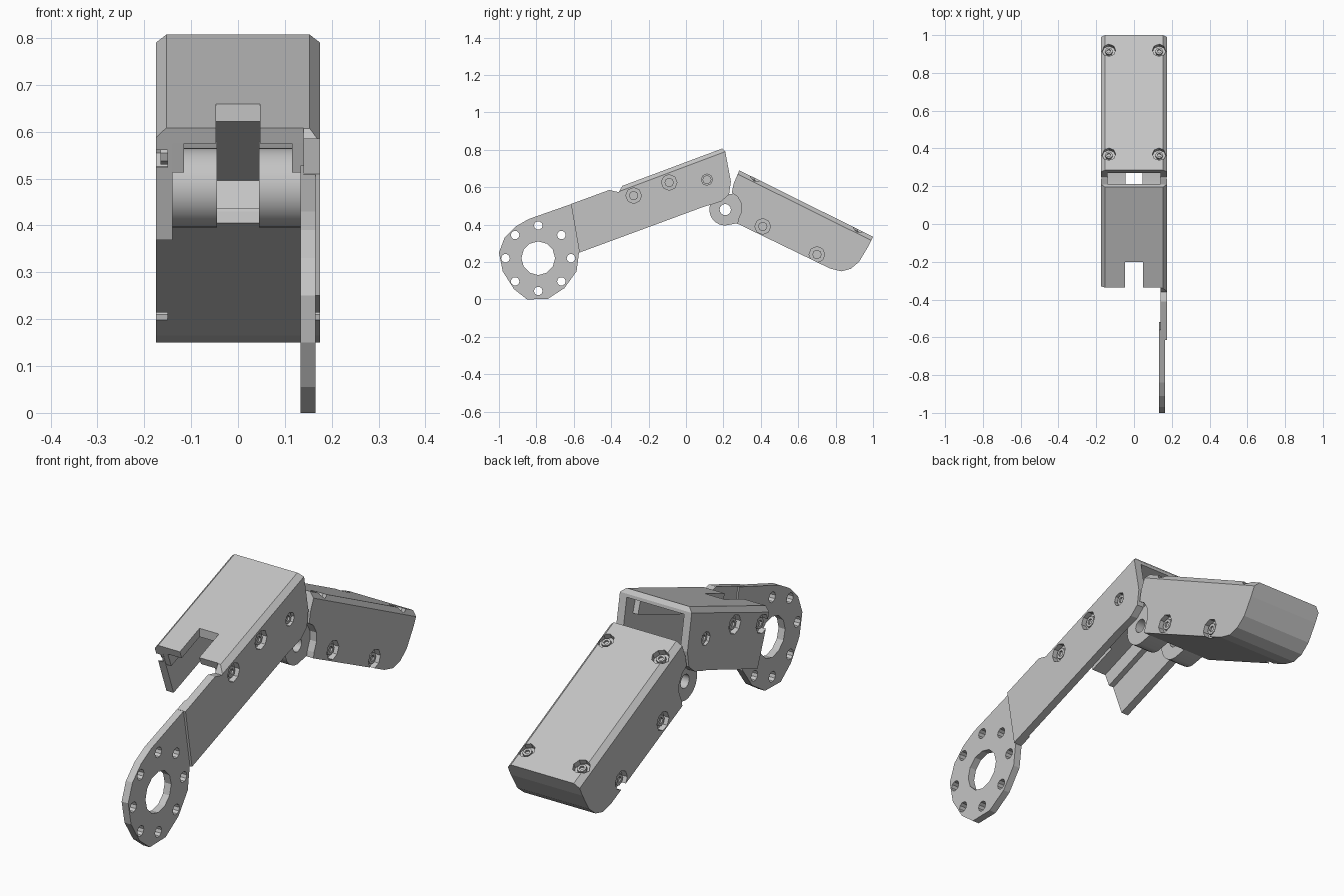
import bpy, bmesh, math
from mathutils import Vector

cube = bpy.data.objects.get("Cube")
if cube:
    bpy.data.objects.remove(cube, do_unlink=True)

grey = bpy.data.materials.new("light_grey")
grey.use_nodes = True
grey.diffuse_color = (0.55, 0.55, 0.55, 1)
grey.node_tree.nodes["Principled BSDF"].inputs["Base Color"].default_value = (0.55, 0.55, 0.55, 1)


def finish(name, bm):
    bmesh.ops.recalc_face_normals(bm, faces=bm.faces)
    mesh = bpy.data.meshes.new(name)
    bm.to_mesh(mesh)
    bm.free()
    mesh.materials.append(grey)
    ob = bpy.data.objects.new(name, mesh)
    bpy.context.collection.objects.link(ob)
    return ob


def prism(name, profile, x0, x1, chamfer=0):
    """Extrude a side profile (y, z) along x; the first two points are the top edge."""
    bm = bmesh.new()
    ring = [bm.verts.new((x0, y, z)) for y, z in profile]
    face = bm.faces.new(ring)
    res = bmesh.ops.extrude_face_region(bm, geom=[face])
    bmesh.ops.translate(bm, vec=(x1 - x0, 0, 0),
                        verts=[g for g in res["geom"] if isinstance(g, bmesh.types.BMVert)])
    if chamfer:
        a, b = Vector(profile[0]), Vector(profile[1])
        mid = (a + b) / 2
        edges = [e for e in bm.edges
                 if ((e.verts[0].co + e.verts[1].co) / 2).yz.to_tuple(4) == mid.to_tuple(4)
                 and abs(e.verts[0].co.x - e.verts[1].co.x) < 1e-5]
        bmesh.ops.bevel(bm, geom=edges, offset=chamfer, segments=1, affect='EDGES')
    return finish(name, bm)


def rod(name, centre, axis, radius, length, sides=8):
    bm = bmesh.new()
    bmesh.ops.create_cone(bm, cap_ends=True, segments=sides, radius1=radius,
                          radius2=radius, depth=length)
    turn = Vector((0, 0, 1)).rotation_difference(Vector(axis)).to_matrix()
    bmesh.ops.rotate(bm, verts=bm.verts, matrix=turn)
    bmesh.ops.translate(bm, verts=bm.verts, vec=centre)
    return finish(name, bm)


def cut(target, cutter):
    cutter.hide_render = True
    mod = target.modifiers.new("cut", 'BOOLEAN')
    mod.operation, mod.solver, mod.object = 'DIFFERENCE', 'EXACT', cutter
    bpy.context.view_layer.objects.active = target
    bpy.ops.object.modifier_apply(modifier=mod.name)
    bpy.data.objects.remove(cutter, do_unlink=True)


def screw(target, name, point, axis, radius, head):
    """Recess a screw into a surface point, with a socketed head inside."""
    p, n = Vector(point), Vector(axis)
    cut(target, rod("cutter", p, n, radius, 0.05))
    bolt = rod(name, p - n * 0.018, n, head, 0.016)
    cut(bolt, rod("cutter", p - n * 0.01, n, head * 0.55, 0.016, 6))


# Upper link: open channel with one wall running on as an arm
link = prism("upper_link", [(-.34, .607), (.195, .807), (.21, .79), (.24, .63), (.23, .56),
                            (.19, .525), (.14, .508), (.1, .497), (-.57, .25), (-.615, .51),
                            (-.41, .585), (-.36, .573)], -.175, .175, 0.022)
cut(link, prism("cutter", [(-.349, .64), (-.245, .36), (-.4, .1), (-.8, .1), (-.8, .64)], -.3, .14))
cut(link, prism("cutter", [(-.7, .435), (.4, .846), (.4, .2), (-.7, -.1)], -.14, .14))
cut(link, prism("cutter", [(-.5, .8), (-.2, .8), (-.2, .5), (-.5, .5)], -.047, .047))

# Stepped rails under the link's top
for side, label in ((1, "left"), (-1, "right")):
    prism(label + "_rail", [(-.325, .577), (.15, .754), (.17, .69), (-.3, .513)],
          *sorted((side * .115, side * .145)))

# Mounting disc with its bolt circle
cy, cz = -.79, .22
disc = prism("mounting_disc", [(-.84, .43), (-.615, .509), (-.56, .528), (-.52, .27), (-.572, .25),
                               (-.585, .15), (-.65, .06), (-.74, .002), (-.85, 0), (-.92, .055),
                               (-.98, .15), (-1, .25), (-.97, .33), (-.91, .39)], .133, .165)
cut(disc, rod("cutter", (.15, cy, cz), (1, 0, 0), .09, .2, 12))
for i in range(8):
    a = i * math.pi / 4
    cut(disc, rod("cutter", (.15, cy + .175 * math.cos(a), cz + .175 * math.sin(a)),
                  (1, 0, 0), .023, .2, 10))

# Fingertip: hollow at the hinge end, rounded below at the tip
tip = prism("fingertip", [(.285, .69), (1, .335), (.97, .275), (.925, .2), (.88, .163), (.83, .15),
                          (.77, .165), (.275, .405), (.28, .43), (.297, .47), (.297, .51),
                          (.275, .55), (.245, .57), (.255, .62)], -.175, .175, 0.022)
cut(tip, prism("cutter", [(.1, .738), (.58, .496), (.5, .331), (.1, .525)], -.14, .14))

# Hinge lugs joined to the fingertip
hy, hz, hr = .21, .48, .085
arc = [(hy + hr * math.cos(a), hz + hr * math.sin(a))
       for a in (math.radians(75 + 195 * i / 16) for i in range(17))]
for side, label in ((1, "left"), (-1, "right")):
    lug = prism(label + "_hinge_lug", arc + [(.29, .41), (.4, .36), (.44, .5), (.34, .58)],
                *sorted((side * .045, side * .142)))
    cut(lug, rod("cutter", (side * .1, hy, hz), (1, 0, 0), .03, .3, 16))
    bpy.ops.object.select_all(action='DESELECT')
    lug.select_set(True)
    bpy.context.view_layer.objects.active = lug
    bpy.ops.object.shade_smooth_by_angle(angle=math.radians(30))

# Side screws and pins, mirrored on both walls
for side in (1, -1):
    axis = (side, 0, 0)
    for y, z in ((-.28, .555), (-.09, .625)):
        screw(link, "link_screw", (side * .175, y, z), axis, .042, .025)
    screw(link, "link_pin", (side * .175, .112, .64), axis, .03, .024)
    for y, z in ((.41, .39), (.7, .24)):
        screw(tip, "fingertip_screw", (side * .175, y, z), axis, .042, .025)

# Lid screws at the corners of the fingertip's top
normal = Vector((0, .355, .715)).normalized()
for x in (-.133, .133):
    for y in (.37, .92):
        screw(tip, "lid_screw", (x, y, .69 - .4965 * (y - .285)), normal, .036, .02)
